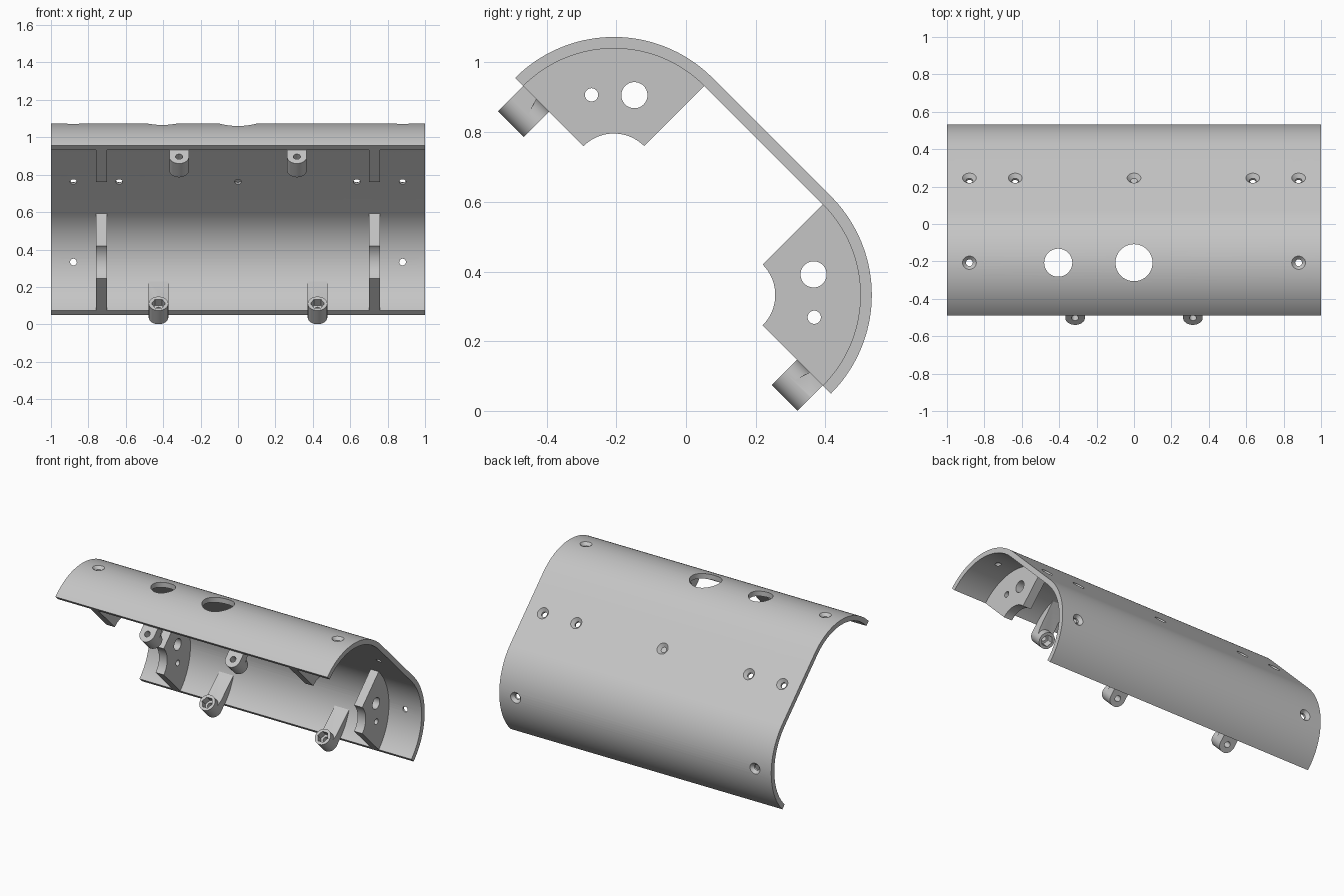
import bpy, bmesh
from math import cos, sin, radians, sqrt
from mathutils import Vector, Matrix

cube = bpy.data.objects.get("Cube")
if cube:
    bpy.data.objects.remove(cube, do_unlink=True)

grey = bpy.data.materials.new("light_grey")
grey.use_nodes = True
grey.diffuse_color = (0.56, 0.56, 0.56, 1)
grey.node_tree.nodes["Principled BSDF"].inputs["Base Color"].default_value = grey.diffuse_color

# Section in the y-z plane: two quarter bends joined by a sloping flat
UPPER, LOWER = Vector((0, -0.207, 0.673)), Vector((0, 0.133, 0.333))
R_OUT, R_IN, R_NOTCH = 0.4, 0.367, 0.123
S = sqrt(0.5)
X = Vector((1, 0, 0))


def arc(c, r, a0, a1, n=36):
    angles = [radians(a0 + (a1 - a0) * i / n) for i in range(n + 1)]
    return [Vector((0, c.y + r * cos(a), c.z + r * sin(a))) for a in angles]


def make(name, bm):
    bmesh.ops.recalc_face_normals(bm, faces=bm.faces)
    mesh = bpy.data.meshes.new(name)
    bm.to_mesh(mesh)
    bm.free()
    mesh.materials.append(grey)
    ob = bpy.data.objects.new(name, mesh)
    bpy.context.collection.objects.link(ob)
    return ob


def prism(name, outline, x0, x1):
    bm = bmesh.new()
    face = bm.faces.new([bm.verts.new(p + X * x0) for p in outline])
    ext = bmesh.ops.extrude_face_region(bm, geom=[face])["geom"]
    moved = [v for v in ext if isinstance(v, bmesh.types.BMVert)]
    bmesh.ops.translate(bm, verts=moved, vec=X * (x1 - x0))
    return make(name, bm)


def rod(name, start, end, r1, r2=None, sides=40):
    bm = bmesh.new()
    axis = end - start
    place = Matrix.Translation((start + end) / 2) @ axis.to_track_quat("Z", "X").to_matrix().to_4x4()
    bmesh.ops.create_cone(bm, cap_ends=True, segments=sides, radius1=r1,
                          radius2=r1 if r2 is None else r2, depth=axis.length, matrix=place)
    return make(name, bm)


def combine(ob, tool, operation="DIFFERENCE"):
    mod = ob.modifiers.new("bool", "BOOLEAN")
    mod.operation, mod.solver, mod.object = operation, "EXACT", tool
    bpy.context.view_layer.objects.active = ob
    bpy.ops.object.modifier_apply(modifier=mod.name)
    bpy.data.objects.remove(tool, do_unlink=True)


def smooth(ob):
    bpy.ops.object.select_all(action="DESELECT")
    ob.select_set(True)
    bpy.context.view_layer.objects.active = ob
    bpy.ops.object.shade_smooth_by_angle(angle=radians(30))


# Curved shell
shell = prism("shell",
              arc(UPPER, R_OUT, 135, 45) + arc(LOWER, R_OUT, 45, -45)
              + arc(LOWER, R_IN, -45, 45) + arc(UPPER, R_IN, 45, 135), -1, 1)


# Countersunk screw holes
def screw_hole(x, centre, normal):
    p = centre + X * x + normal * R_OUT
    combine(shell, rod("cutter", p - normal * 0.1, p + normal * 0.1, 0.018))
    combine(shell, rod("cutter", p - normal * 0.02, p + normal * 0.01, 0.018, 0.0465))


for x in (-0.88, 0.88):
    screw_hole(x, UPPER, Vector((0, 0, 1)))
    screw_hole(x, LOWER, Vector((0, 1, 0)))
for x in (-0.88, -0.635, 0, 0.635, 0.88):
    screw_hole(x, (UPPER + LOWER) / 2, Vector((0, S, S)))

# Large openings on the top bend
for x, r in ((-0.405, 0.075), (0, 0.099)):
    p = UPPER + X * x
    combine(shell, rod("cutter", p + Vector((0, 0, 0.2)), p + Vector((0, 0, 0.6)), r, sides=64))
smooth(shell)

# Rib plates: ring sectors with a large and a small hole
for label, c, a0, holes in (
        ("upper", UPPER, 45, ((-0.148, 0.906, 0.0375), (-0.271, 0.907, 0.019))),
        ("lower", LOWER, -45, ((0.366, 0.392, 0.0375), (0.368, 0.269, 0.019)))):
    for side, x0 in (("right", -0.76), ("left", 0.7)):
        outline = arc(c, R_IN + 0.001, a0, a0 + 90) + arc(c, R_NOTCH, a0 + 90, a0)
        plate = prism(f"{label}_rib_{side}", outline, x0, x0 + 0.06)
        for y, z, r in holes:
            p = Vector((x0, y, z))
            combine(plate, rod("cutter", p - X * 0.1, p + X * 0.2, r))
        smooth(plate)

# Screw bosses along the two long edges, each with a support wedge and a nut pocket
T = Vector((0, -S, -S))
for label, c, radial, xs in (("upper", UPPER, Vector((0, -S, S)), 0.315),
                             ("lower", LOWER, Vector((0, S, -S)), 0.425)):
    for side, x in (("right", -xs), ("left", xs)):
        def at(t, r):
            return c + T * t + radial * r

        seat = X * x
        axis = at(0.0505, 0) + seat
        boss = rod(f"{label}_boss_{side}", axis + radial * 0.263, axis + radial * R_IN, 0.0525)
        back = [at(t, sqrt(0.37 ** 2 - t * t)) for t in (-0.18, -0.15, -0.12, -0.09, -0.06, -0.03)]
        outline = [at(0.05, 0.298), at(0, 0.314)] + back + [at(0, R_IN), at(0.05, R_IN)]
        combine(boss, prism("wedge", outline, x - 0.0522, x + 0.0522), "UNION")
        combine(boss, rod("cutter", axis + radial * 0.2, axis + radial * 0.45, 0.019))
        combine(boss, rod("cutter", axis + radial * 0.2, axis + radial * 0.31, 0.037, sides=6))
        smooth(boss)
